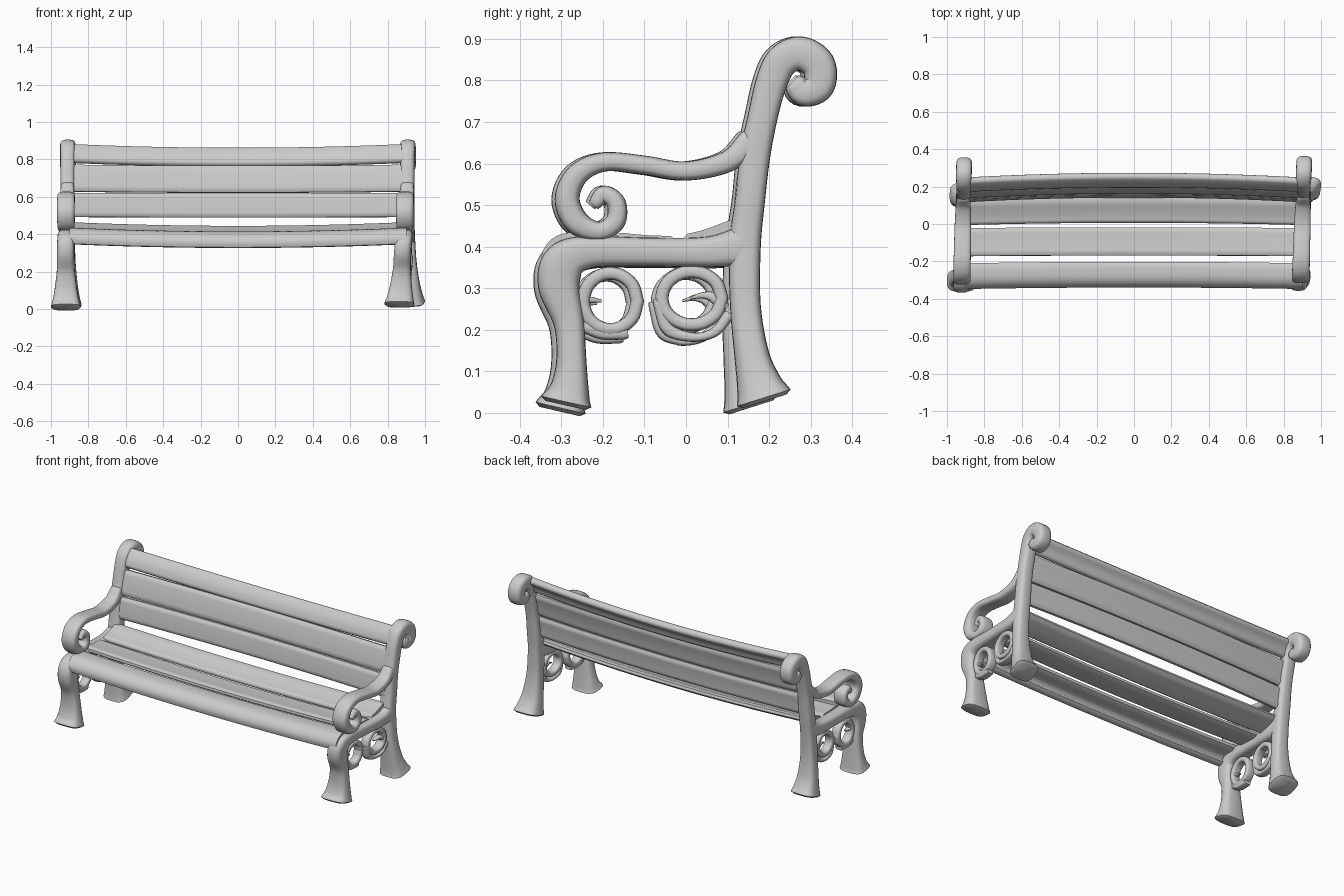
import bpy, bmesh, math
from mathutils import Vector
from mathutils.geometry import interpolate_bezier

cube = bpy.data.objects.get("Cube")
if cube:
    bpy.data.objects.remove(cube, do_unlink=True)

gray = bpy.data.materials.new("matte gray")
gray.use_nodes = True
gray.diffuse_color = (0.6, 0.6, 0.6, 1)
gray.node_tree.nodes["Principled BSDF"].inputs["Base Color"].default_value = (0.6, 0.6, 0.6, 1)


def smooth_path(pts, steps=6):
    """Catmull-Rom curve through points of any dimension."""
    pts = [Vector(p) for p in pts]
    pts = [pts[0] * 2 - pts[1]] + pts + [pts[-1] * 2 - pts[-2]]
    out = []
    for a, b, c, d in zip(pts, pts[1:], pts[2:], pts[3:]):
        for i in range(steps):
            t = i / steps
            out.append(0.5 * (2 * b + (c - a) * t + (2 * a - 5 * b + 4 * c - d) * t * t
                              + (3 * b - a - 3 * c + d) * t ** 3))
    return out + [pts[-2]]


def loft(name, rings, closed=False):
    """Skin a list of equal rings into one smooth object."""
    bm = bmesh.new()
    rows = [[bm.verts.new(p) for p in ring] for ring in rings]
    n = len(rows[0])
    for a, b in zip(rows, rows[1:] + rows[:1] if closed else rows[1:]):
        for i in range(n):
            bm.faces.new((a[i], a[(i + 1) % n], b[(i + 1) % n], b[i]))
    if not closed:
        bm.faces.new(rows[0])
        bm.faces.new(rows[-1])
    bmesh.ops.recalc_face_normals(bm, faces=bm.faces)
    mesh = bpy.data.meshes.new(name)
    bm.to_mesh(mesh)
    bm.free()
    mesh.materials.append(gray)
    ob = bpy.data.objects.new(name, mesh)
    bpy.context.collection.objects.link(ob)
    bpy.ops.object.select_all(action="DESELECT")
    ob.select_set(True)
    bpy.context.view_layer.objects.active = ob
    bpy.ops.object.shade_smooth_by_angle(angle=math.radians(50))


def place(side, x, y, z):
    """Set a frame point on its side, with the slight lean of the casting."""
    low = max(0, 1 - z / 0.45)
    if side > 0:
        return (0.9 + 0.03 * y + x + low * 0.1 * y, y, z + 0.015 * low)
    return (-0.915 + 0.02 * y + x, y - 0.008 - low * (0.025 if y > 0 else 0.006), z)


def ribbon(name, side, pts, closed=False):
    """Sweep a rounded bar along (y, z, half width, half depth) points."""
    path = smooth_path(pts)
    if closed:
        path = path[:-1]
    else:
        # taper the two ends so that they look rounded
        for end, nxt in ((0, 1), (-1, -2)):
            out = Vector(path[end][:2]) - Vector(path[nxt][:2])
            out.normalize()
            tip = path[end].copy()
            tip[0] += out.x * 0.009
            tip[1] += out.y * 0.009
            tip[2] *= 0.8
            tip[3] *= 0.85
            path.insert(0, tip) if end == 0 else path.append(tip)
    rings = []
    count = len(path)
    for i, p in enumerate(path):
        if closed:
            a, b = path[i - 1], path[(i + 1) % count]
        else:
            a, b = path[max(i - 1, 0)], path[min(i + 1, count - 1)]
        t = Vector((b[0] - a[0], b[1] - a[1])).normalized()
        ring = []
        for k in range(20):
            ang = math.tau * k / 20
            c, s = math.cos(ang), math.sin(ang)
            u = math.copysign(abs(c) ** 0.62, c) * p[2]
            v = math.copysign(abs(s) ** 0.62, s) * p[3]
            ring.append(place(side, v, p[0] - t.y * u, p[1] + t.x * u))
        rings.append(ring)
    loft(name, rings, closed)


def ellipse_ring(name, side, y, z, ry, rz, w, d):
    pts = [(y + ry * math.cos(math.tau * k / 10), z + rz * math.sin(math.tau * k / 10), w, d)
           for k in range(11)]
    ribbon(name, side, pts, closed=True)


def slat(name, pts, thick, bow, sag):
    """Plank along x whose section follows (y, z) points; its middle bows and sags."""
    mid = smooth_path(pts, 5)
    top, bottom = [], []
    for i, p in enumerate(mid):
        a, b = mid[max(i - 1, 0)], mid[min(i + 1, len(mid) - 1)]
        n = Vector((-(b - a).y, (b - a).x)).normalized()
        f = 0.45 if i in (0, len(mid) - 1) else 1
        top.append(p + n * thick * f)
        bottom.append(p - n * thick * f)
    section = top + bottom[::-1]
    rings = []
    for k in range(25):
        x = -0.9 + 1.8 * k / 24
        h = 1 - (x / 0.9) ** 2
        rings.append([(x, p.x + bow * h, p.y - sag * h) for p in section])
    loft(name, rings)


# Cast side frames
for side, tag in ((1, "left"), (-1, "right")):
    ribbon(tag + "_front_leg_and_rail", side, [
        (-0.288, 0.012, 0.062, 0.08), (-0.28, 0.05, 0.046, 0.07), (-0.276, 0.12, 0.036, 0.058),
        (-0.282, 0.21, 0.037, 0.048), (-0.306, 0.3, 0.05, 0.046), (-0.292, 0.36, 0.052, 0.046),
        (-0.23, 0.385, 0.04, 0.044), (-0.1, 0.385, 0.036, 0.042), (0.05, 0.385, 0.038, 0.042),
        (0.14, 0.4, 0.05, 0.04)])
    ribbon(tag + "_back_leg_and_post", side, [
        (0.187, 0.022, 0.068, 0.075), (0.175, 0.06, 0.054, 0.066), (0.158, 0.13, 0.042, 0.055),
        (0.143, 0.25, 0.037, 0.044), (0.142, 0.4, 0.038, 0.04), (0.155, 0.52, 0.036, 0.04),
        (0.166, 0.62, 0.037, 0.038), (0.184, 0.71, 0.036, 0.038), (0.204, 0.79, 0.038, 0.038),
        (0.23, 0.845, 0.04, 0.04), (0.275, 0.865, 0.041, 0.042), (0.318, 0.838, 0.041, 0.042),
        (0.32, 0.788, 0.038, 0.042), (0.285, 0.771, 0.034, 0.042), (0.262, 0.79, 0.028, 0.04)])
    ribbon(tag + "_armrest", side, [
        (0.155, 0.655, 0.03, 0.034), (0.1, 0.605, 0.026, 0.04), (0.0, 0.582, 0.023, 0.044),
        (-0.1, 0.596, 0.023, 0.045), (-0.195, 0.604, 0.023, 0.046), (-0.26, 0.575, 0.027, 0.047),
        (-0.286, 0.515, 0.03, 0.047), (-0.262, 0.458, 0.03, 0.046), (-0.21, 0.436, 0.024, 0.044),
        (-0.17, 0.46, 0.024, 0.042), (-0.168, 0.505, 0.023, 0.04), (-0.197, 0.526, 0.021, 0.038),
        (-0.217, 0.506, 0.017, 0.036)])
    # Scrolls under the seat
    ellipse_ring(tag + "_front_scroll_ring", side, -0.182, 0.262, 0.065, 0.07, 0.016, 0.026)
    ribbon(tag + "_front_scroll_foot", side, [
        (-0.24, 0.2, 0.018, 0.024), (-0.2, 0.183, 0.016, 0.024), (-0.148, 0.183, 0.016, 0.024)])
    ribbon(tag + "_front_scroll_bud", side, [
        (-0.242, 0.266, 0.01, 0.02), (-0.222, 0.265, 0.007, 0.014), (-0.212, 0.264, 0.005, 0.01)])
    ellipse_ring(tag + "_back_scroll_ring", side, 0.014, 0.27, 0.072, 0.066, 0.016, 0.026)
    ribbon(tag + "_back_scroll_leaf", side, [
        (0.088, 0.25, 0.016, 0.022), (0.066, 0.272, 0.013, 0.02),
        (0.04, 0.277, 0.008, 0.016), (0.018, 0.272, 0.004, 0.01)])
    ribbon(tag + "_back_scroll_foot", side, [
        (-0.066, 0.26, 0.014, 0.024), (-0.048, 0.2, 0.016, 0.024), (-0.02, 0.18, 0.014, 0.024),
        (0.03, 0.173, 0.011, 0.024), (0.072, 0.188, 0.012, 0.024), (0.1, 0.225, 0.014, 0.024)])

# Seat slats, the first rolling over the front edge
slat("front_seat_slat", [(-0.322, 0.348), (-0.326, 0.382), (-0.292, 0.412), (-0.21, 0.414)],
     0.02, 0.008, 0.02)
slat("middle_seat_slat", [(-0.172, 0.418), (-0.1, 0.411), (-0.022, 0.408)], 0.017, 0.004, 0.02)
slat("rear_seat_slat", [(-0.004, 0.412), (0.05, 0.425), (0.13, 0.455)], 0.017, 0.012, 0.02)

# Backrest slats
slat("lower_back_slat", [(0.134, 0.492), (0.14, 0.555), (0.15, 0.62)], 0.019, 0.025, 0.003)
slat("middle_back_slat", [(0.152, 0.628), (0.166, 0.7), (0.186, 0.77)], 0.018, 0.025, 0.006)
slat("upper_back_slat", [(0.186, 0.784), (0.206, 0.836), (0.242, 0.876)], 0.02, 0.025, 0.02)
